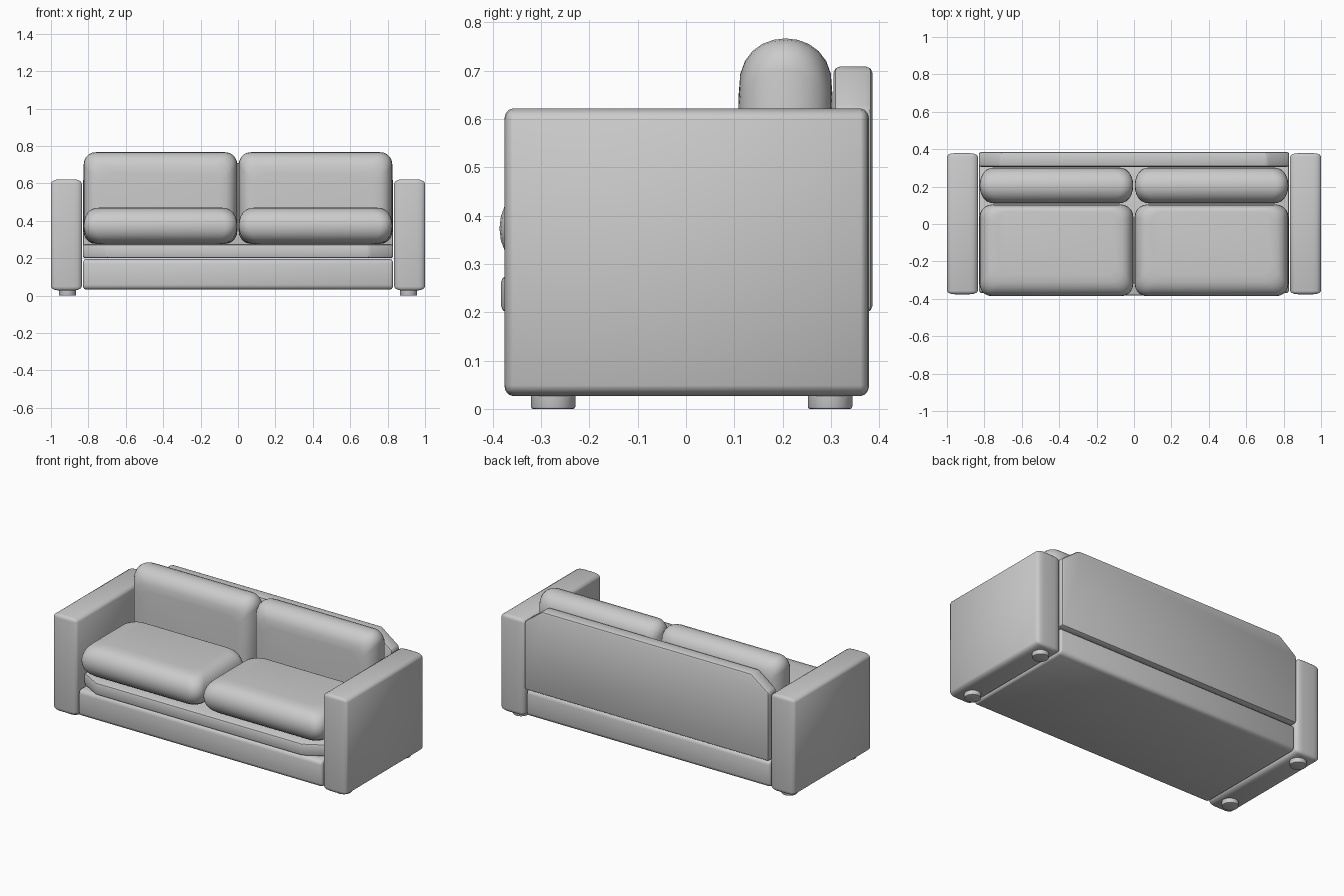
import bpy, bmesh, math
from mathutils import Vector

if "Cube" in bpy.data.objects:
    bpy.data.objects.remove(bpy.data.objects["Cube"])


def finish(name, bm, angle=35):
    bmesh.ops.recalc_face_normals(bm, faces=bm.faces)
    mesh = bpy.data.meshes.new(name)
    bm.to_mesh(mesh)
    bm.free()
    ob = bpy.data.objects.new(name, mesh)
    bpy.context.collection.objects.link(ob)
    bpy.ops.object.select_all(action='DESELECT')
    ob.select_set(True)
    bpy.context.view_layer.objects.active = ob
    bpy.ops.object.shade_smooth_by_angle(angle=math.radians(angle))
    return ob


def soft_box(name, lo, hi, bevel, segments=3):
    """Box from lo to hi with a separate bevel width along each axis."""
    lo, hi, bevel = Vector(lo), Vector(hi), Vector(bevel)
    bm = bmesh.new()
    bmesh.ops.create_cube(bm, size=1)
    for v in bm.verts:
        v.co = Vector([v.co[i] * (hi[i] - lo[i]) / bevel[i] for i in range(3)])
    bmesh.ops.bevel(bm, geom=bm.edges[:], offset=1, segments=segments,
                    profile=0.5, affect='EDGES', clamp_overlap=True)
    for v in bm.verts:
        v.co = (lo + hi) / 2 + Vector([v.co[i] * bevel[i] for i in range(3)])
    return finish(name, bm)


def panel(name, points, depth, bevel):
    """Flat outline extruded along depth, edges softened."""
    bm = bmesh.new()
    face = bm.faces.new([bm.verts.new(p) for p in points])
    ext = bmesh.ops.extrude_face_region(bm, geom=[face])
    bmesh.ops.translate(bm, vec=depth,
                        verts=[g for g in ext['geom'] if isinstance(g, bmesh.types.BMVert)])
    bmesh.ops.recalc_face_normals(bm, faces=bm.faces)
    bmesh.ops.bevel(bm, geom=bm.edges[:], offset=bevel, segments=2,
                    profile=0.5, affect='EDGES')
    return finish(name, bm)


def cushion(name, x0, x1, place):
    """Pillow lofted from rounded rectangles; place maps (x, u, w) to space.
    u = 0 is the domed edge, u = length the edge tucked against the sofa."""
    length, half, steps = 0.49, 0.097, 12
    bm = bmesh.new()
    loops = []
    for k in range(steps + 1):
        a = math.pi * (k / steps - 0.5)
        s = 1 - max(math.cos(a), 0) ** 0.75
        w = half * math.sin(a)
        ax, bx = x0 + 0.09 * s, x1 - 0.09 * s
        au, bu = 0.115 * s, length - 0.035 * s
        r = 0.065
        loop = []
        for cx, cu, start in ((bx - r, bu - r, 0), (ax + r, bu - r, 90),
                              (ax + r, au + r, 180), (bx - r, au + r, 270)):
            for j in range(6):
                t = math.radians(start + j * 18)
                loop.append(bm.verts.new(place(cx + r * math.cos(t), cu + r * math.sin(t), w)))
        loops.append(loop)
    n = len(loops[0])
    for a, b in zip(loops, loops[1:]):
        for i in range(n):
            bm.faces.new((a[i], a[(i + 1) % n], b[(i + 1) % n], b[i]))
    bm.faces.new(loops[0])
    bm.faces.new(loops[-1])
    return finish(name, bm, 50)


# Base plinth
soft_box("base", (-0.83, -0.37, 0.033), (0.83, 0.37, 0.195), (0.015, 0.025, 0.025))

# Seat deck with cut front corners
panel("seat_deck", [(-0.83, 0.33, 0.2), (-0.83, -0.31, 0.2), (-0.70, -0.383, 0.2),
                    (0.70, -0.383, 0.2), (0.83, -0.31, 0.2), (0.83, 0.33, 0.2)],
      (0, 0, 0.076), 0.014)

# Backrest panel with cut top corners
panel("back_panel", [(-0.83, 0.305, 0.2), (-0.83, 0.305, 0.62), (-0.71, 0.305, 0.709),
                     (0.71, 0.305, 0.709), (0.83, 0.305, 0.62), (0.83, 0.305, 0.2)],
      (0, 0.081, 0), 0.014)

# Arms, feet and cushions on both sides
for side, s in (("left", -1), ("right", 1)):
    xs = sorted((s * 0.835, s * 1.0))
    soft_box(side + "_arm", (xs[0], -0.376, 0.027), (xs[1], 0.379, 0.622), (0.045, 0.018, 0.022))
    for end, y in (("front", -0.275), ("back", 0.298)):
        bm = bmesh.new()
        bmesh.ops.create_cone(bm, cap_ends=True, segments=20, radius1=0.046,
                              radius2=0.046, depth=0.04)
        bmesh.ops.translate(bm, vec=(s * 0.912, y, 0.02), verts=bm.verts)
        rim = [e for e in bm.edges if all(v.co.z < 0.01 for v in e.verts)]
        bmesh.ops.bevel(bm, geom=rim, offset=0.005, segments=2, profile=0.5, affect='EDGES')
        finish(f"{side}_{end}_foot", bm)
    cx = sorted((s * 0.004, s * 0.825))
    cushion(side + "_seat_cushion", *cx, lambda x, u, w: (x, -0.386 + u, 0.374 + w))
    cushion(side + "_back_cushion", *cx, lambda x, u, w: (x, 0.206 + w, 0.767 - u))
